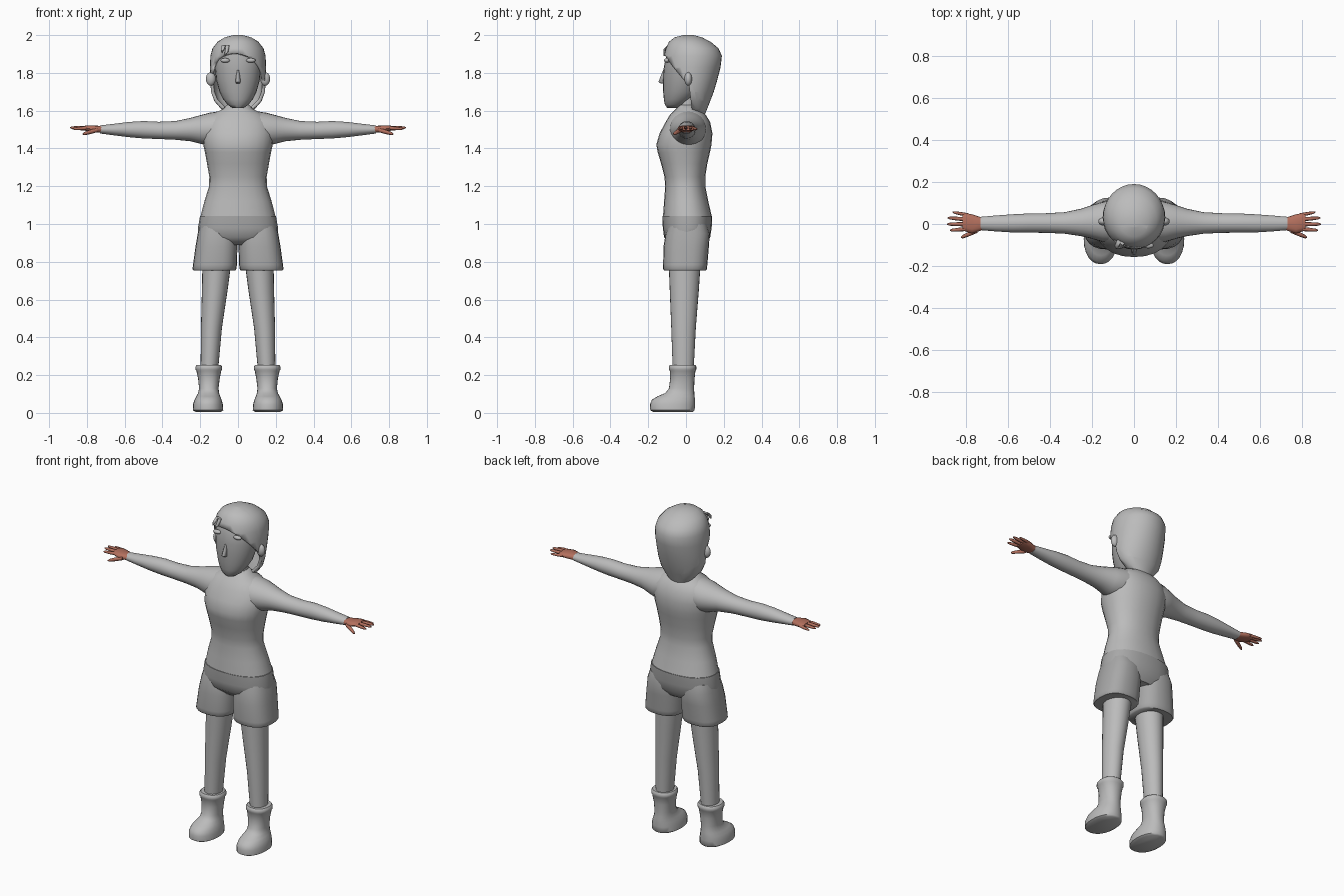
import bpy, bmesh, math
from mathutils import Vector


def material(name, rgb):
    m = bpy.data.materials.new(name)
    m.diffuse_color = (*rgb, 1)
    return m


LIGHT = material("light_grey", (0.5, 0.5, 0.5))
DARK = material("mid_grey", (0.39, 0.39, 0.39))
SKIN = material("red_brown", (0.45, 0.16, 0.11))


def loft_bm(rings, axis="z", n=24, power=2.0):
    """Rings are (position, a0, a1, b0, b1): a, b are x, y along z or y, z along x."""
    bm = bmesh.new()
    loops = []
    for p, a0, a1, b0, b1 in rings:
        loop = []
        for i in range(n):
            t = 2 * math.pi * i / n
            c, s = math.cos(t), math.sin(t)
            a = (a0 + a1) / 2 + (a1 - a0) / 2 * math.copysign(abs(c) ** (2 / power), c)
            b = (b0 + b1) / 2 + (b1 - b0) / 2 * math.copysign(abs(s) ** (2 / power), s)
            loop.append(bm.verts.new((a, b, p) if axis == "z" else (p, a, b)))
        loops.append(loop)
    for lo, hi in zip(loops, loops[1:]):
        for i in range(n):
            j = (i + 1) % n
            bm.faces.new((lo[i], lo[j], hi[j], hi[i]))
    bm.faces.new(loops[0])
    bm.faces.new(loops[-1])
    bmesh.ops.recalc_face_normals(bm, faces=bm.faces)
    return bm


def finish(name, bm, mat, mirror=False, angle=50):
    me = bpy.data.meshes.new(name)
    bm.to_mesh(me)
    bm.free()
    me.materials.append(mat)
    ob = bpy.data.objects.new(name, me)
    bpy.context.collection.objects.link(ob)
    bpy.ops.object.select_all(action="DESELECT")
    ob.select_set(True)
    bpy.context.view_layer.objects.active = ob
    bpy.ops.object.shade_smooth_by_angle(angle=math.radians(angle))
    if mirror:
        ob.modifiers.new("Mirror", "MIRROR")
    return ob


def loft(name, rings, mat, axis="z", n=24, power=2.0, mirror=False):
    return finish(name, loft_bm(rings, axis, n, power), mat, mirror)


def centred(rings):
    """Turn (z, half width, front, back) into full rings about x = 0."""
    return [(z, -w, w, f, b) for z, w, f, b in rings]


def blob(name, loc, size, mat, mirror=False):
    bm = bmesh.new()
    bmesh.ops.create_uvsphere(bm, u_segments=16, v_segments=10, radius=1)
    bmesh.ops.scale(bm, vec=size, verts=bm.verts)
    bmesh.ops.translate(bm, vec=loc, verts=bm.verts)
    return finish(name, bm, mat, mirror)


# Shirt body and neck
loft("torso", centred([
    (1.035, .200, -.122, .138), (1.12, .178, -.116, .118), (1.20, .153, -.110, .102),
    (1.25, .152, -.114, .102), (1.32, .164, -.132, .113), (1.38, .175, -.150, .127),
    (1.42, .184, -.157, .135), (1.48, .190, -.140, .140), (1.54, .180, -.108, .128),
    (1.58, .138, -.084, .103), (1.61, .078, -.052, .070), (1.63, .060, -.040, .055)]),
    LIGHT, power=2.2)
loft("neck", centred([(1.58, .058, -.040, .055), (1.70, .052, -.040, .050)]), LIGHT)

# Sleeves
loft("arm", [
    (.08, -.09, .11, 1.42, 1.60), (.15, -.085, .105, 1.412, 1.589),
    (.20, -.070, .090, 1.425, 1.576), (.25, -.058, .073, 1.438, 1.562),
    (.33, -.046, .056, 1.446, 1.545), (.42, -.042, .051, 1.450, 1.541),
    (.50, -.041, .050, 1.453, 1.545), (.58, -.040, .046, 1.460, 1.540),
    (.66, -.035, .040, 1.470, 1.530), (.73, -.029, .034, 1.479, 1.522)],
    LIGHT, "x", mirror=True)

# Hands
loft("palm", [
    (.715, -.026, .030, 1.482, 1.519), (.74, -.036, .036, 1.484, 1.520),
    (.77, -.045, .046, 1.488, 1.522), (.80, -.036, .052, 1.492, 1.522),
    (.815, -.028, .048, 1.496, 1.519)], SKIN, "x", 12, 2.4, True)


def digit(name, start, end, r):
    rings = []
    for t, k in ((0, 1), (.5, .95), (.88, .7), (1, .25)):
        p = Vector(start).lerp(Vector(end), t)
        rings.append((p.x, p.y - r * k, p.y + r * k, p.z - r * k, p.z + r * k))
    loft(name, rings, SKIN, "x", 8, mirror=True)


digit("index_finger", (.795, -.024, 1.508), (.875, -.030, 1.504), .0095)
digit("middle_finger", (.795, -.001, 1.509), (.889, -.001, 1.510), .0100)
digit("ring_finger", (.795, .022, 1.508), (.886, .029, 1.510), .0095)
digit("little_finger", (.79, .043, 1.505), (.862, .056, 1.503), .0085)
digit("thumb", (.745, -.030, 1.498), (.822, -.064, 1.476), .0120)

# Shorts: hip section and two flared legs
loft("shorts_hips", centred([
    (1.042, .201, -.124, .139), (.98, .212, -.123, .136), (.93, .210, -.116, .128),
    (.89, .150, -.075, .100)]), DARK, power=2.3)
loft("shorts_leg", [
    (.755, .014, .236, -.116, .106), (.762, .008, .241, -.121, .111),
    (.785, .006, .238, -.121, .113), (.88, .003, .225, -.119, .121),
    (.95, .005, .213, -.108, .126), (1.0, .02, .20, -.09, .11)],
    DARK, power=2.5, mirror=True)

# Legs and boots
loft("leg", [
    (.22, .106, .198, -.070, .040), (.45, .085, .196, -.078, .052),
    (.65, .055, .191, -.086, .068), (.80, .035, .188, -.092, .078)],
    LIGHT, mirror=True)
loft("boot", [
    (.006, .090, .225, -.175, .038), (.014, .078, .239, -.189, .046),
    (.045, .080, .238, -.191, .047), (.070, .087, .230, -.180, .047),
    (.088, .094, .220, -.150, .046), (.105, .100, .211, -.110, .044),
    (.130, .103, .206, -.090, .043), (.180, .097, .211, -.084, .045),
    (.222, .089, .220, -.086, .050), (.230, .084, .225, -.091, .055),
    (.245, .084, .225, -.091, .055), (.254, .091, .218, -.085, .049)],
    LIGHT, power=2.2, mirror=True)

# Face
loft("face", centred([
    (1.615, .030, -.100, -.030), (1.632, .056, -.112, .000), (1.66, .078, -.117, .030),
    (1.70, .098, -.121, .070), (1.76, .115, -.122, .090), (1.82, .121, -.119, .100),
    (1.87, .120, -.110, .100), (1.91, .108, -.090, .090), (1.95, .070, -.050, .060)]), DARK)
loft("nose", [
    (1.745, -.010, .010, -.136, -.110), (1.752, -.014, .014, -.147, -.110),
    (1.785, -.010, .010, -.134, -.110), (1.815, -.005, .005, -.122, -.105)], DARK, n=10)
blob("eye", (.068, -.102, 1.866), (.025, .014, .012), LIGHT, True)
blob("ear", (.144, .012, 1.768), (.026, .020, .036), LIGHT, True)

# Hair: full shell with the face opening cut away
bm = loft_bm(centred([
    (1.58, .060, .030, .100), (1.61, .090, .000, .112), (1.65, .125, -.050, .128),
    (1.70, .143, -.100, .147), (1.76, .147, -.115, .165), (1.83, .149, -.122, .183),
    (1.89, .146, -.119, .190), (1.93, .135, -.107, .172), (1.965, .108, -.090, .130),
    (1.988, .070, -.060, .085), (2.0, .025, -.015, .040)]), n=32)
brow_co, brow_no = Vector((0, 0, 1.775)), Vector((.17, 1.12, 1))
side_co, side_no = Vector((0, .02, 1.7)), Vector((0, 1, .12))
for co, no in ((brow_co, brow_no), (side_co, side_no)):
    bmesh.ops.bisect_plane(bm, geom=bm.verts[:] + bm.edges[:] + bm.faces[:],
                           plane_co=co, plane_no=no)
opening = [f for f in bm.faces
           if (f.calc_center_median() - brow_co).dot(brow_no) < 0
           and (f.calc_center_median() - side_co).dot(side_no) < 0]
bmesh.ops.delete(bm, geom=opening, context="FACES")
hair = finish("hair", bm, LIGHT)
solid = hair.modifiers.new("Thickness", "SOLIDIFY")
solid.thickness = 0.018
solid.offset = -1

# Loose strands at the parting
for x, tip, low in ((-.058, -.072, 1.89), (-.078, -.086, 1.905)):
    loft("fringe_strand", [
        (low, tip - .002, tip + .002, -.118, -.108),
        (low + .02, x - .012, x + .006, -.119, -.098),
        (1.945, x - .008, x + .014, -.100, -.075)], LIGHT, n=8)
